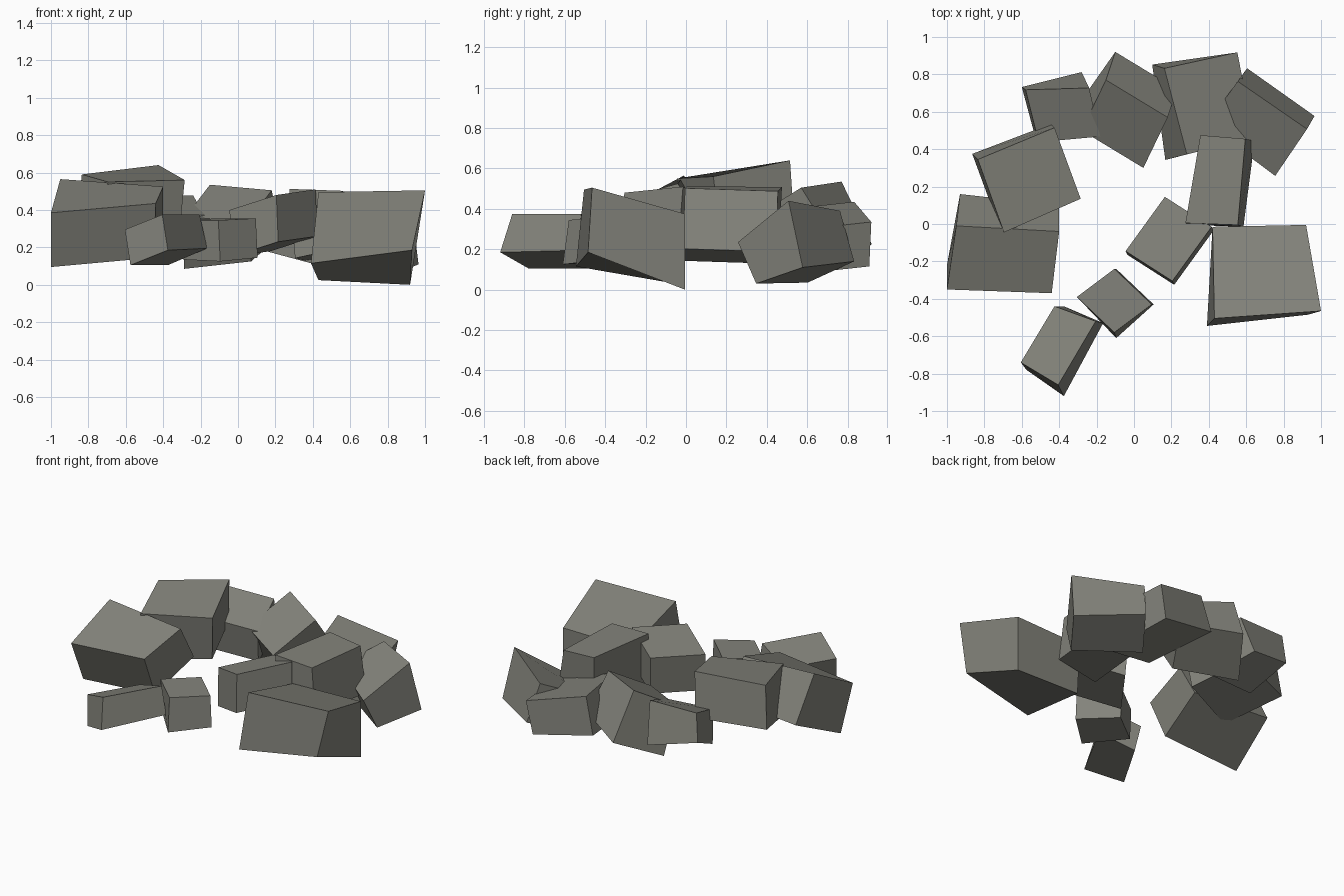
import bpy
import bmesh
from mathutils import Vector

default_cube = bpy.data.objects.get("Cube")
if default_cube:
    bpy.data.objects.remove(default_cube, do_unlink=True)

# Single stone colour
stone_colour = (0.23, 0.23, 0.2, 1.0)
stone_material = bpy.data.materials.new("warm grey stone")
stone_material.use_nodes = True
stone_material.diffuse_color = stone_colour
stone_shader = stone_material.node_tree.nodes["Principled BSDF"]
stone_shader.inputs["Base Color"].default_value = stone_colour
stone_shader.inputs["Roughness"].default_value = 0.9


def corner_name(signs):
    """Name a corner such as 'left back top' from its position in the block."""
    sides = (("right", "left"), ("front", "back"), ("bottom", "top"))
    return " ".join(pair[value > 0] for pair, value in zip(sides, signs))


def stone(name, centre, width, depth, height, pulls={}):
    """Slanted block from three edge vectors, with a few corners pulled."""
    mesh = bpy.data.meshes.new(name)
    block = bmesh.new()
    bmesh.ops.create_cube(block, size=1)
    edges = [Vector(edge) for edge in (width, depth, height)]
    for corner in block.verts:
        offset = Vector(pulls.get(corner_name(corner.co), (0, 0, 0)))
        for amount, edge in zip(tuple(corner.co), edges):
            offset += edge * amount
        corner.co = Vector(centre) + offset
    bmesh.ops.recalc_face_normals(block, faces=block.faces)
    block.to_mesh(mesh)
    block.free()
    mesh.materials.append(stone_material)
    rock = bpy.data.objects.new(name, mesh)
    bpy.context.collection.objects.link(rock)


# Front row, from the outer tail stone inward
stone("front_tail_stone", centre=(-.39, -.65, .24),
      width=(.2, -.12, .08), depth=(.2, .34, 0), height=(-.03, .04, .19),
      pulls={"left front bottom": (0, -.02, 0),
             "right back top": (-.02, -.04, 0),
             "left back bottom": (.01, .03, .01)})
stone("front_small_stone", centre=(-.1, -.41, .245),
      width=(.2, .15, .01), depth=(-.2, .19, 0), height=(-.01, 0, .21),
      pulls={"right front bottom": (0, -.03, -.01)})
stone("front_inner_stone", centre=(.19, -.09, .33),
      width=(.21, .29, .03), depth=(-.25, .16, -.08), height=(-.01, .02, .25))

# Left side of the ring
stone("left_large_stone", centre=(.675, -.25, .26),
      width=(.52, .03, .01), depth=(-.01, .49, -.13), height=(.02, .01, .35),
      pulls={"left front top": (.05, .01, 0), "left back top": (-.02, -.02, 0),
             "left back bottom": (0, -.01, -.025),
             "right back bottom": (.03, 0, .01),
             "left front bottom": (0, 0, .03),
             "right front bottom": (-.02, -.03, -.03)})
stone("left_inner_stone", centre=(.46, .225, .34),
      width=(.28, -.01, .01), depth=(.06, .46, -.015), height=(-.03, .01, .34),
      pulls={"left front top": (0, 0, -.02), "left back top": (-.02, 0, -.02),
             "right back top": (.02, .01, .01),
             "left front bottom": (0, 0, .02), "left back bottom": (0, 0, .02),
             "right front bottom": (0, 0, -.03),
             "right back bottom": (0, 0, -.03)})
stone("left_back_stone", centre=(.675, .555, .21),
      width=(.36, -.255, .01), depth=(.17, .23, .12), height=(-.05, -.07, .25),
      pulls={"left back top": (.01, 0, .04), "left back bottom": (0, 0, -.04),
             "left front top": (.01, -.02, -.045),
             "right front bottom": (0, 0, .015)})

# Back row
stone("back_left_stone", centre=(.37, .64, .25),
      width=(.39, .085, -.1), depth=(-.07, .46, .05), height=(.045, .01, .22),
      pulls={"right front bottom": (-.02, -.02, .01),
             "right back bottom": (-.02, .03, -.02),
             "right front top": (.05, 0, 0), "left front top": (.02, 0, 0)})
stone("back_middle_stone", centre=(-.025, .61, .315),
      width=(.33, -.2, -.03), depth=(.13, .27, .17), height=(-.05, -.15, .24),
      pulls={"right front bottom": (-.06, 0, -.04),
             "left front bottom": (-.03, 0, .03),
             "right back bottom": (0, 0, -.07)})
stone("back_right_stone", centre=(-.39, .61, .315),
      width=(.33, .03, -.01), depth=(-.07, .28, .095), height=(.02, -.035, .22),
      pulls={"left back bottom": (-.01, .03, -.03),
             "right back bottom": (0, -.02, .03),
             "left back top": (.01, -.02, .01)})

# Right side of the ring
stone("right_upper_stone", centre=(-.575, .255, .435),
      width=(.41, .18, .03), depth=(-.14, .38, .08), height=(.03, -.04, .3),
      pulls={"left back bottom": (.01, -.02, 0), "right front top": (0, 0, .02),
             "right back top": (0, .01, -.02)})
stone("right_lower_stone", centre=(-.7, -.125, .345),
      width=(.55, -.02, .01), depth=(.05, .34, .16), height=(0, -.13, .29),
      pulls={"left back top": (0, -.01, -.05), "right front top": (0, 0, -.02),
             "left front top": (.01, 0, .02), "right back bottom": (.02, .04, 0),
             "right front bottom": (0, 0, -.02),
             "left front bottom": (0, 0, .02)})
